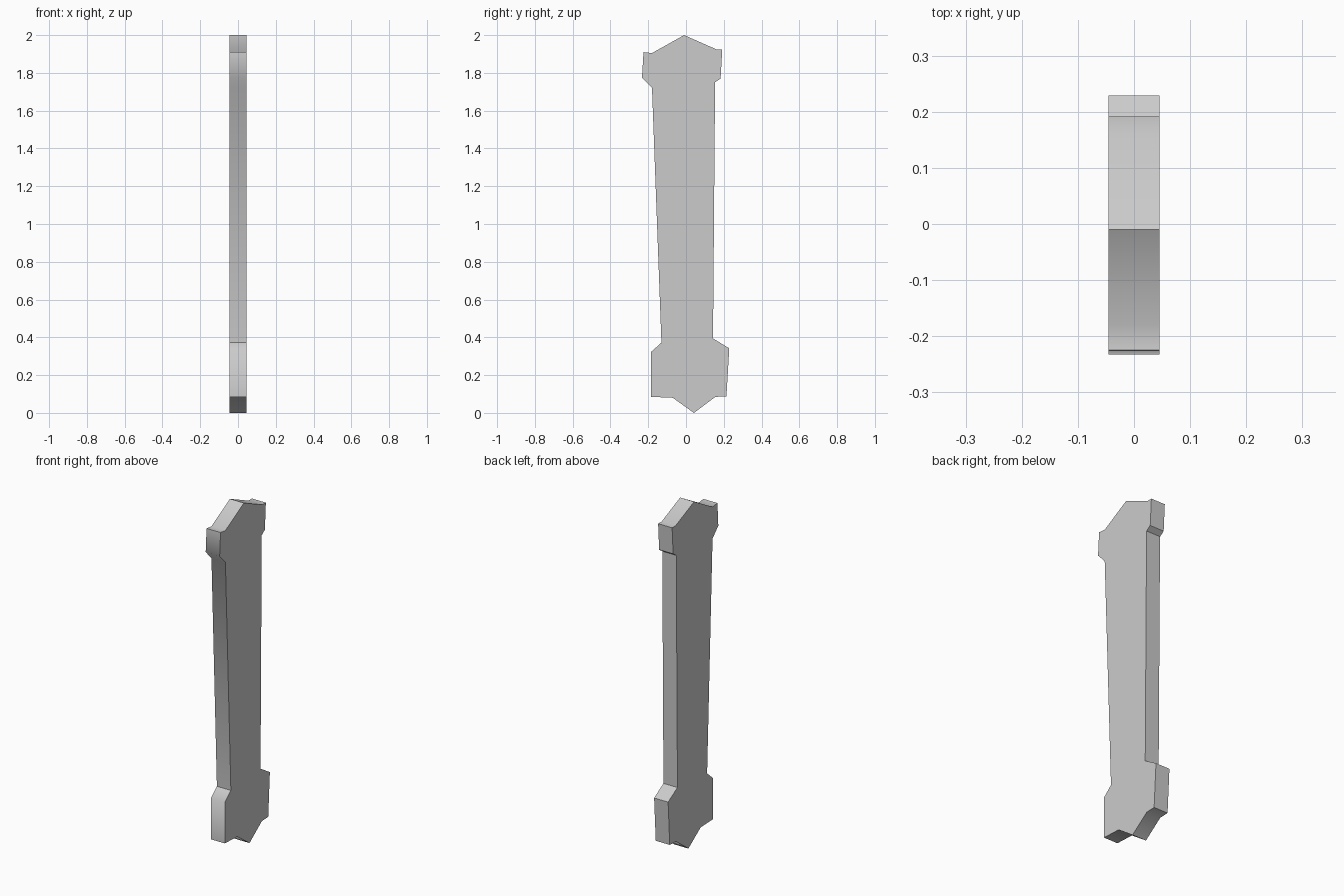
import bpy, bmesh, math

if "Cube" in bpy.data.objects:
    bpy.data.objects.remove(bpy.data.objects["Cube"])

HALF_THICKNESS = 0.045

# Side outline of the post (y, z), clockwise from the peak
OUTLINE = [
    (-0.01, 2.0), (0.16, 1.925), (0.192, 1.925), (0.183, 1.77), (0.154, 1.75),
    (0.143, 0.394), (0.229, 0.342), (0.214, 0.087), (0.156, 0.085),
    (0.042, 0.0), (-0.07, 0.08), (-0.186, 0.085), (-0.186, 0.322),
    (-0.13, 0.372), (-0.18, 1.72), (-0.233, 1.775), (-0.225, 1.91),
    (-0.18, 1.905),
]


def extruded_profile(name, outline, half):
    """Flat slab: a y-z outline pushed through along x."""
    bm = bmesh.new()
    face = bm.faces.new([bm.verts.new((-half, y, z)) for y, z in outline])
    res = bmesh.ops.extrude_face_region(bm, geom=[face], use_keep_orig=True)
    verts = [g for g in res["geom"] if isinstance(g, bmesh.types.BMVert)]
    bmesh.ops.translate(bm, verts=verts, vec=(2 * half, 0, 0))
    bmesh.ops.recalc_face_normals(bm, faces=bm.faces)
    mesh = bpy.data.meshes.new(name)
    bm.to_mesh(mesh)
    bm.free()
    obj = bpy.data.objects.new(name, mesh)
    bpy.context.collection.objects.link(obj)
    return obj


# Post with widened, pointed ends; soft rim, crisp side edges
post = extruded_profile("flat_post", OUTLINE, HALF_THICKNESS)
bpy.context.view_layer.objects.active = post
post.select_set(True)
bpy.ops.object.shade_smooth_by_angle(angle=math.radians(50))
